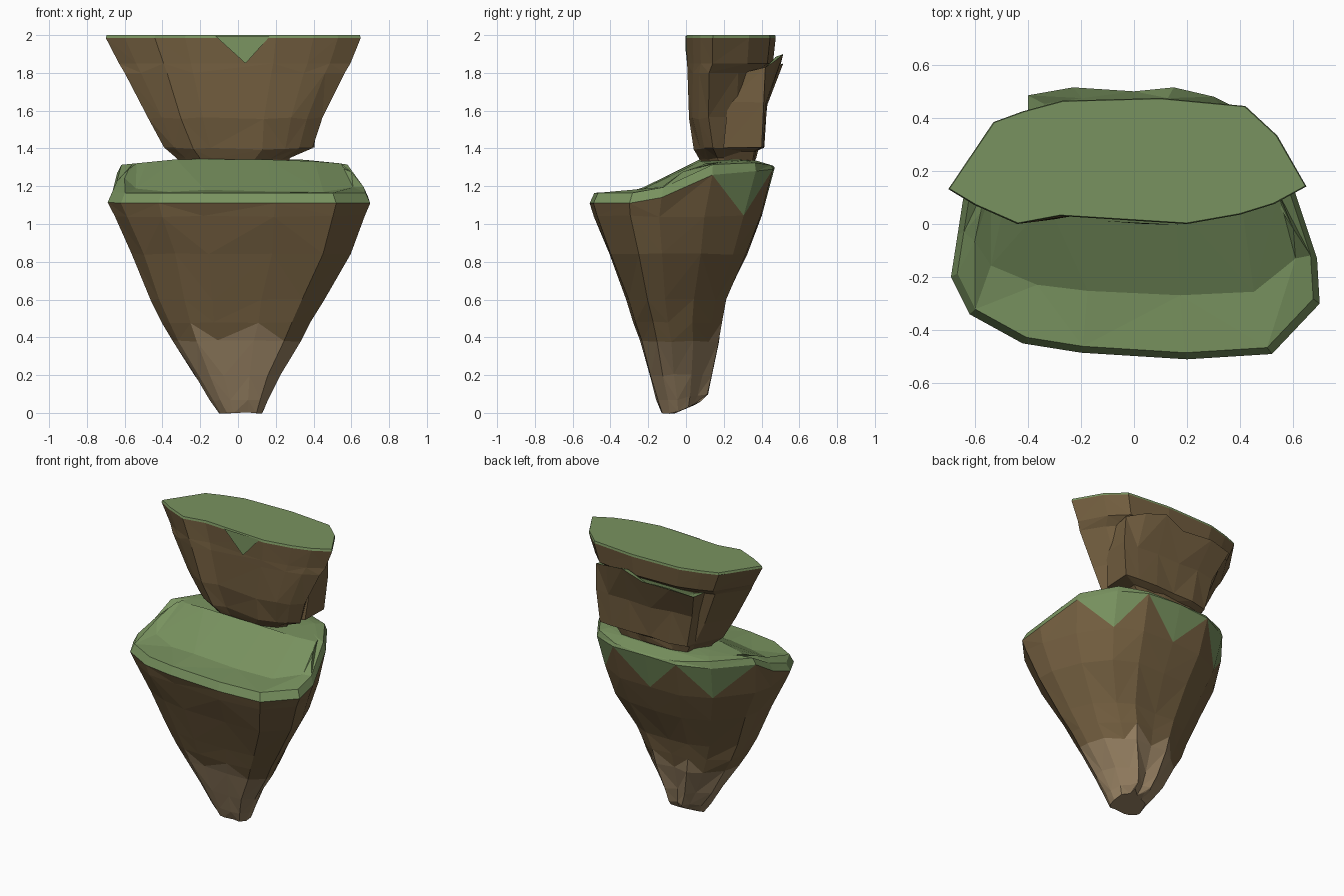
import bpy, bmesh, random
from mathutils import Vector

if "Cube" in bpy.data.objects:
    bpy.data.objects.remove(bpy.data.objects["Cube"])

random.seed(4)


def material(name, rgb):
    m = bpy.data.materials.new(name)
    m.diffuse_color = (*rgb, 1)
    m.use_nodes = True
    m.node_tree.nodes["Principled BSDF"].inputs["Base Color"].default_value = m.diffuse_color
    return m


EARTH = material("earth", (0.17, 0.112, 0.05))
GRASS = material("grass", (0.19, 0.29, 0.115))
ROCK = material("pale_rock", (0.29, 0.205, 0.115))


def fit(outline, xl, xr, yf, yb, z, jitter=0.0, rise=0.0, flute=0.0):
    """Squeeze an outline into the given x and y limits at height z."""
    xs, ys = [p[0] for p in outline], [p[1] for p in outline]
    ring = []
    for i, p in enumerate(outline):
        u = (p[0] - min(xs)) / (max(xs) - min(xs))
        v = (p[1] - min(ys)) / (max(ys) - min(ys))
        if v > 0.5 and i % 2:
            u, v = 0.5 + (u - 0.5) * (1 - flute), 0.5 + (v - 0.5) * (1 - flute)
        j = [random.uniform(-jitter, jitter) for _ in range(3)]
        ring.append(Vector((xl + u * (xr - xl) + j[0], yf + v * (yb - yf) + j[1],
                            z + rise * max(0, v - 0.35) + j[2])))
    return ring


def loft(name, rings, paint):
    """Skin stacked rings with triangles; paint(ring, centre, upper_corners) picks a material."""
    bm = bmesh.new()
    loops = [[bm.verts.new(p) for p in r] for r in rings]
    n = len(loops[0])
    for k in range(len(loops) - 1):
        a, b = loops[k], loops[k + 1]
        for i in range(n):
            j = (i + 1) % n
            tris = ((a[i], a[j], b[i]), (a[j], b[j], b[i]))
            if i % 2:
                tris = ((a[i], a[j], b[j]), (a[i], b[j], b[i]))
            for t in tris:
                f = bm.faces.new(t)
                upper = sum(v in b for v in t)
                f.material_index = paint(k, f.calc_center_median(), upper)
    bm.faces.new(loops[0]).material_index = paint(0, rings[0][0], 1)
    bm.faces.new(loops[-1]).material_index = 1
    bmesh.ops.recalc_face_normals(bm, faces=bm.faces)
    me = bpy.data.meshes.new(name)
    bm.to_mesh(me)
    bm.free()
    for m in (EARTH, GRASS, ROCK):
        me.materials.append(m)
    ob = bpy.data.objects.new(name, me)
    bpy.context.collection.objects.link(ob)
    return ob


# Lower island: rim outline (x, y, z), anticlockwise from the front left
rim = [(-0.42, -0.45, 1.11), (-0.2, -0.485, 1.11), (0.2, -0.51, 1.11), (0.52, -0.49, 1.11),
       (0.70, -0.30, 1.11), (0.69, -0.13, 1.14), (0.60, 0.14, 1.26), (0.45, 0.37, 1.28),
       (0.26, 0.46, 1.29), (0.0, 0.47, 1.30), (-0.24, 0.46, 1.29), (-0.45, 0.36, 1.28),
       (-0.64, 0.12, 1.27), (-0.665, -0.04, 1.17), (-0.69, -0.20, 1.115), (-0.62, -0.34, 1.11)]
levels = [  # z, x left, x right, y front, y back, back rise, fluting
    (0.00, -0.10, 0.13, -0.13, 0.09, 0.10, 0.35), (0.07, -0.15, 0.16, -0.155, 0.115, 0.05, 0.22),
    (0.20, -0.235, 0.22, -0.19, 0.14, 0, 0.18), (0.38, -0.35, 0.33, -0.245, 0.175, 0, 0.1),
    (0.48, -0.405, 0.39, -0.28, 0.195, 0, 0.07), (0.60, -0.46, 0.455, -0.32, 0.22, 0, 0.04),
    (0.84, -0.56, 0.595, -0.41, 0.325, 0, 0), (1.04, -0.655, 0.67, -0.485, 0.40, 0, 0)]


def ground(p, limit):
    """Front terrace, slope, then a plateau that droops at the back and sides."""
    foot = -0.28 + 0.25 * max(0, abs(p.x) - 0.15)
    z = 1.17 + 0.175 * min(1, max(0, (p.y - foot) / (0.08 - foot)))
    z -= 0.3 * max(0, p.y - 0.34) + 0.1 * max(0, abs(p.x) - 0.3) * (p.y > 0)
    return min(z, limit)


rings = [fit(rim, xl, xr, yf, yb, z, 0.005, rise, fl) for z, xl, xr, yf, yb, rise, fl in levels]
rings.append([Vector(p) for p in rim])
for sx, sy, lift in ((0.965, 0.965, 0.055), (0.87, 0.66, 0.2), (0.78, 0.18, 0.3)):
    ring = []
    for p in rim:
        q = Vector((p[0] * sx, 0.2 + (p[1] - 0.2) * sy, 0))
        q.z = ground(q, p[2] + lift)
        ring.append(q)
    rings.append(ring)
edge = len(levels) - 1


def paint_lower(k, c, upper):
    if k > edge or (k == edge and upper == 2 and c.y > 0.05):
        return 1
    return 2 if k < 3 or (k == 3 and upper == 1 and abs(c.x) < 0.22) else 0


loft("lower_island", rings, paint_lower)

# Upper island: wide flat top tapering to a narrow neck
top = [(-0.44, 0.0), (-0.28, 0.03), (0.2, 0.0), (0.4, 0.035), (0.53, 0.075), (0.65, 0.14),
       (0.54, 0.33), (0.42, 0.44), (0.1, 0.47), (-0.27, 0.46), (-0.42, 0.42), (-0.53, 0.38),
       (-0.70, 0.13), (-0.60, 0.07)]
levels = [(1.31, -0.30, 0.26, 0.10, 0.35), (1.345, -0.32, 0.28, 0.075, 0.37),
          (1.40, -0.39, 0.39, 0.045, 0.38), (1.56, -0.475, 0.45, 0.012, 0.38),
          (1.80, -0.60, 0.565, 0.008, 0.39), (1.85, -0.63, 0.595, 0.006, 0.46),
          (1.985, -0.70, 0.65, 0.0, 0.475), (2.0, -0.695, 0.645, 0.004, 0.472)]
rings = [fit(top, *lv[1:], lv[0], 0.006 if lv[0] < 1.8 else 0) for lv in levels]
loft("upper_island", rings, lambda k, c, u: 1 if k == 6 else 0)

# Grass tongue hanging over the front edge
me = bpy.data.meshes.new("grass_tongue")
me.from_pydata([(-0.12, 0.012, 1.995), (0.17, -0.003, 1.995), (0.04, 0.0, 1.85)], [], [(0, 2, 1)])
me.materials.append(GRASS)
bpy.context.collection.objects.link(bpy.data.objects.new("grass_tongue", me))

# Broken ledge clinging to the back, with a square shoulder on the right
ledge = [(-0.40, 0.40, 1.82), (-0.40, 0.485, 1.83), (-0.23, 0.515, 1.85), (0.0, 0.50, 1.84),
         (0.15, 0.515, 1.90), (0.30, 0.48, 1.87), (0.42, 0.42, 1.83), (0.42, 0.30, 1.80),
         (-0.38, 0.30, 1.80)]
foot = [(-0.29, 0.33), (-0.28, 0.38), (-0.15, 0.41), (0.0, 0.41), (0.15, 0.41), (0.3, 0.41),
        (0.40, 0.40), (0.39, 0.2), (-0.29, 0.2)]
rings = [fit(foot, -0.25, 0.26, 0.2, 0.36, 1.33), fit(foot, -0.28, 0.30, 0.2, 0.37, 1.385),
         fit(foot, -0.29, 0.40, 0.2, 0.41, 1.405, 0.005),
         fit(foot, -0.34, 0.43, 0.22, 0.425, 1.64, 0.008),
         [Vector(p) for p in ledge],
         [Vector((p[0] * 0.85, 0.38 + (p[1] - 0.38) * 0.7, p[2] - 0.015)) for p in ledge]]
loft("back_ledge", rings, lambda k, c, u: 1 if k == 4 else 0)
